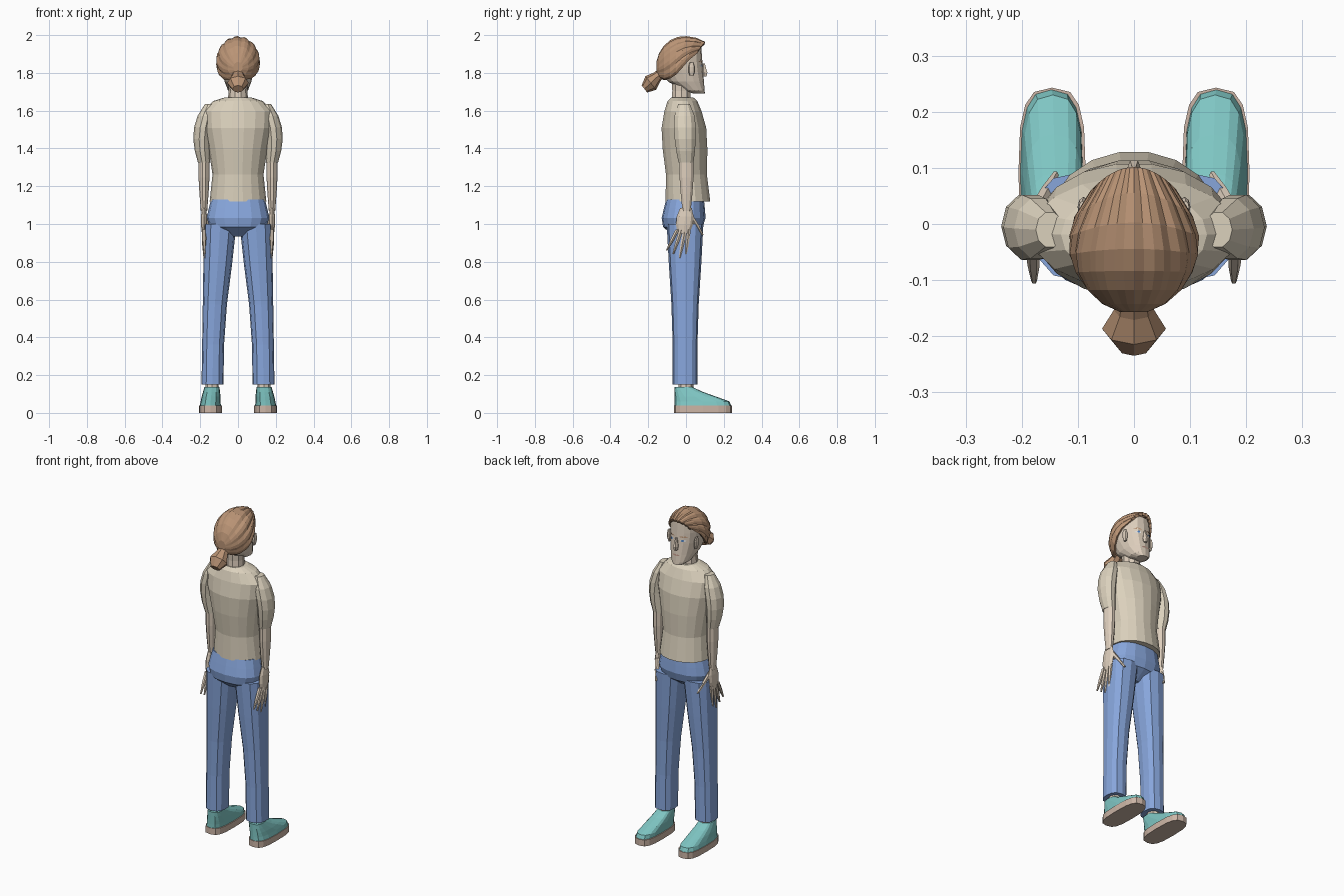
import bpy, bmesh
from math import cos, sin, pi, radians
from mathutils import Vector
from mathutils.bvhtree import BVHTree

cube = bpy.data.objects.get("Cube")
if cube:
    bpy.data.objects.remove(cube)


def material(name, *rgb):
    """Flat material from display red, green, blue, stored as linear."""
    linear = [((channel + .055) / 1.055) ** 2.4 for channel in rgb] + [1]
    mat = bpy.data.materials.new(name)
    mat.use_nodes = True
    mat.diffuse_color = linear
    mat.node_tree.nodes["Principled BSDF"].inputs["Base Color"].default_value = linear
    return mat


SHIRT = material("cream shirt", .86, .82, .74)
SKIN = material("pale skin", .87, .81, .74)
JEANS = material("blue denim", .53, .65, .86)
SHOE = material("teal canvas", .5, .78, .77)
SOLE = material("tan sole", .8, .71, .65)
HAIR = material("brown hair", .73, .58, .46)
WHITE = material("eye white", .9, .9, .9)
IRIS = material("blue iris", .3, .5, .75)
LIPS = material("muted lips", .75, .6, .54)


def finish(name, bm, mat):
    mesh = bpy.data.meshes.new(name)
    bm.to_mesh(mesh)
    bm.free()
    mesh.materials.append(mat)
    obj = bpy.data.objects.new(name, mesh)
    bpy.context.collection.objects.link(obj)
    return obj


def evenly(t):
    return t


def denser_at_end(t):
    return sin(t * pi / 2)


def denser_at_both(t):
    return (1 - cos(t * pi)) / 2


def signed_power(value, power):
    return abs(value) ** power * (1 if value >= 0 else -1)


def loft(name, mat, start, end, widths, depths, sides=10, spacing=evenly,
         align=(0, 0), bow=0, tilt=0, boxy=1, mirror=1):
    """Closed skin from start to end through rings of the given half widths.

    depths is a list, or a ratio of the widths. align holds one side of the
    rings straight, bow swells the path sideways, boxy squares the rings.
    """
    if not isinstance(depths, list):
        depths = [width * depths for width in widths]
    lean = radians(tilt)
    bm = bmesh.new()
    loops = []
    for i, (width, depth) in enumerate(zip(widths, depths)):
        t = i / (len(widths) - 1)
        centre = Vector(start).lerp(Vector(end), spacing(t))
        centre.x += align[0] * width + bow * sin(t * pi)
        centre.y += align[1] * depth
        loop = []
        for k in range(sides):
            angle = 2 * pi * k / sides
            u = width * signed_power(cos(angle), boxy)
            v = depth * signed_power(sin(angle), boxy)
            offset = Vector((u, v * cos(lean), v * sin(lean)))
            corner = centre + offset
            corner.x *= mirror
            loop.append(bm.verts.new(corner))
        loops.append(loop)
    for low, high in zip(loops, loops[1:]):
        for k in range(sides):
            bm.faces.new((low[k - 1], low[k], high[k], high[k - 1]))
    bm.faces.new(loops[0])
    bm.faces.new(loops[-1])
    bmesh.ops.recalc_face_normals(bm, faces=bm.faces)
    return finish(name, bm, mat)


# Shirt body and jeans hips
loft("shirt_body", SHIRT, (0, .01, 1.12), (0, -.02, 1.67),
     [.15, .135, .155, .18, .185, .13, .07],
     [.12, .11, .12, .12, .1, .08, .06], sides=18, spacing=denser_at_end)
loft("jeans_hips", JEANS, (0, -.02, .935), (0, -.005, 1.13),
     [.06, .15, .166, .155, .143], .7, sides=16, boxy=.85)

# Neck, head and nose
loft("neck", SKIN, (0, -.025, 1.63), (0, -.025, 1.78), [.055, .05, .055], 1)
head = loft("head", SKIN, (0, .1, 1.69), (0, .08, 1.945),
            [.03, .053, .071, .085, .09, .085, .06],
            [.03, .055, .095, .117, .117, .1, .07],
            sides=16, spacing=denser_at_both, align=(0, -1), boxy=.85)
loft("nose", SKIN, (0, .095, 1.78), (0, .092, 1.85), [.01, .014, .009, .006], 1.6, sides=6)

# Face details: thin patches laid on the head surface
surface = BVHTree.FromObject(head, bpy.context.evaluated_depsgraph_get())


def patch(name, mat, x, z, width, height, lift):
    bm = bmesh.new()
    outline = []
    for k in range(8):
        px = x + width * cos(k * pi / 4)
        pz = z + height * sin(k * pi / 4)
        hit = surface.ray_cast(Vector((px, 1, pz)), Vector((0, -1, 0)))[0]
        outline.append(bm.verts.new((px, hit.y + lift, pz)))
    face = bm.faces.new(outline)
    face.normal_update()
    if face.normal.y < 0:
        face.normal_flip()
    finish(name, bm, mat)


patch("mouth", LIPS, 0, 1.748, .024, .005, .003)

# Hair cap: ridged arches sweeping from the hairline back to the tie
ARCHES, STRANDS = 8, 27
bm = bmesh.new()
rows = []
for i in range(ARCHES):
    t = i / (ARCHES - 1)
    sweep = radians(49 + 119 * t)
    reach = .185 if cos(sweep) > 0 else .14
    drop = radians(112 * t ** .8 - 28)
    recede = 7 * (1 - t) ** 4
    row = []
    for k in range(STRANDS):
        angle = (pi + 2 * drop) * k / (STRANDS - 1) - drop
        size = sin(sweep) * (.95 if k % 3 == 0 else 1)
        x = .117 * size * cos(angle)
        y = reach * cos(sweep) - .02 - recede * x * x
        z = 1.86 - .03 * t * t + .138 * size * sin(angle)
        row.append(bm.verts.new((x, y, z)))
    rows.append(row)
for front, back in zip(rows, rows[1:]):
    for k in range(1, STRANDS):
        bm.faces.new((front[k - 1], front[k], back[k], back[k - 1]))
bm.faces.new(rows[-1])
hair = finish("hair_cap", bm, HAIR)
shell = hair.modifiers.new("thickness", "SOLIDIFY")
shell.thickness = .016
shell.offset = -1

loft("ponytail", HAIR, (0, -.12, 1.81), (0, -.22, 1.715),
     [.028, .036, .057, .03], .8, sides=8, tilt=128)

for mirror, label in ((1, "left"), (-1, "right")):
    def part(name, *shape, **options):
        loft(label + "_" + name, *shape, mirror=mirror, **options)

    # Eye, brow and ear
    patch(label + "_eye", WHITE, mirror * .037, 1.838, .017, .007, .003)
    patch(label + "_iris", IRIS, mirror * .036, 1.838, .008, .007, .005)
    patch(label + "_brow", HAIR, mirror * .038, 1.86, .022, .004, .004)
    part("ear", SKIN, (.088, .03, 1.785), (.092, .03, 1.855),
         [.006, .01, .01, .006], 1.8, sides=8)

    # Sleeve and forearm
    part("sleeve", SHIRT, (.15, -.01, 1.635), (.18, 0, 1.325),
         [.025, .043, .047, .045, .04, .032], 1.3, bow=.025)
    part("forearm", SKIN, (.18, .003, 1.335), (.18, .003, 1.07),
         [.029, .029, .024, .017], 1.35)

    # Hand with fanned fingers
    part("palm", SKIN, (.18, 0, 1.085), (.18, -.013, .95),
         [.011, .016, .016, .011], 2.8, sides=8)
    for i in range(4):
        root = (.18, .02 * i - .045, .97)
        tip = (.178, .034 * i - .102, .82 + .02 * abs(i - 2))
        part("finger_" + "abcd"[i], SKIN, root, tip, [.012, .011, .005], 1, sides=6)
    part("thumb", SKIN, (.176, .02, 1.05), (.14, .087, .943),
         [.014, .012, .006], 1.2, sides=6)

    # Trouser leg, held straight along its outer seam
    part("trouser_leg", JEANS, (.193, -.005, .15), (.18, -.005, 1),
         [.058, .058, .064, .076, .086], 1.13, sides=12, align=(-1, 0), boxy=.8)

    # Ankle and shoe, held straight at the heel
    part("ankle", SKIN, (.137, 0, .09), (.137, 0, .2), [.036, .034], 1.1, sides=8)
    part("shoe_sole", SOLE, (.146, .09, 0), (.146, .09, .038),
         [.06, .06], 2.55, sides=16, boxy=.65)
    part("shoe_upper", SHOE, (.147, -.06, .036), (.138, -.06, .136),
         [.056, .053, .05, .045, .04], [.15, .145, .11, .075, .048],
         sides=16, align=(0, 1), boxy=.7)
